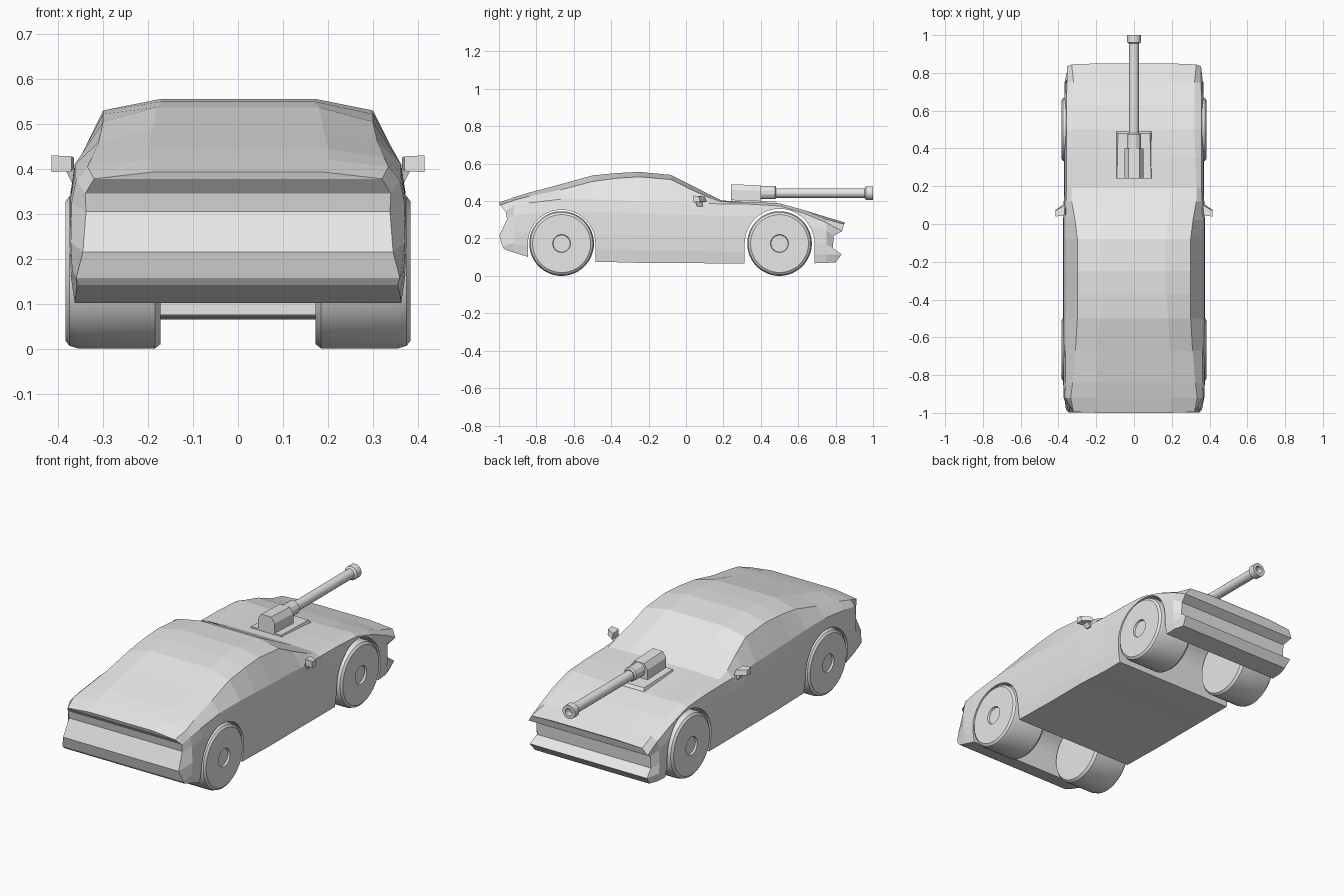
import bpy, bmesh, math

if "Cube" in bpy.data.objects:
    bpy.data.objects.remove(bpy.data.objects["Cube"])

grey = bpy.data.materials.new("light_grey")
grey.diffuse_color = (0.8, 0.8, 0.8, 1)
grey.use_nodes = True
grey.node_tree.nodes["Principled BSDF"].inputs["Base Color"].default_value = grey.diffuse_color


def make(name, verts, faces):
    bm = bmesh.new()
    vs = [bm.verts.new(v) for v in verts]
    for f in faces:
        bm.faces.new([vs[i] for i in f])
    bmesh.ops.recalc_face_normals(bm, faces=bm.faces)
    me = bpy.data.meshes.new(name)
    bm.to_mesh(me)
    bm.free()
    me.materials.append(grey)
    ob = bpy.data.objects.new(name, me)
    bpy.context.collection.objects.link(ob)
    return ob


def prism(name, bottom, top):
    """Solid between two matching loops."""
    n = len(bottom)
    faces = [list(range(n))[::-1], list(range(n, 2 * n))]
    faces += [(i, (i + 1) % n, (i + 1) % n + n, i + n) for i in range(n)]
    return make(name, bottom + top, faces)


def lathe(name, profile, place, n):
    """Spin (radius, distance) points; place(a, b, d) maps to space."""
    verts, faces = [], []
    for r, d in profile:
        for i in range(n):
            t = 2 * math.pi * (i + 0.5) / n
            verts.append(place(r * math.cos(t), r * math.sin(t), d))
    for k in range(len(profile) - 1):
        for i in range(n):
            j = (i + 1) % n
            faces.append((k * n + i, k * n + j, (k + 1) * n + j, (k + 1) * n + i))
    last = (len(profile) - 1) * n
    faces += [list(range(n))[::-1], list(range(last, last + n))]
    ob = make(name, verts, faces)
    bpy.context.view_layer.objects.active = ob
    ob.select_set(True)
    bpy.ops.object.shade_smooth_by_angle(angle=math.radians(25))
    ob.select_set(False)
    return ob


# Body stations: y, width, floor, belt, roof edge x, roof edge z, crown x, crown z
stations = [
    (-0.92, .372, .125, .375, .335, .405, .20, .42),
    (-0.84, .375, .10, .39, .325, .425, .20, .445),
    (-0.67, .375, .08, .41, .31, .46, .19, .49),
    (-0.50, .375, .075, .41, .30, .505, .18, .537),
    (-0.37, .375, .073, .405, .30, .522, .17, .55),
    (-0.25, .375, .07, .40, .30, .53, .17, .556),
    (-0.08, .375, .07, .395, .30, .515, .17, .54),
    (0.02, .375, .07, .39, .312, .465, .18, .49),
    (0.12, .372, .067, .387, .33, .42, .19, .438),
    (0.19, .37, .065, .385, .33, .397, .19, .403),
    (0.35, .37, .065, .383, .325, .395, .18, .393),
    (0.50, .37, .065, .374, .32, .388, .18, .382),
    (0.63, .37, .065, .335, .32, .352, .18, .352),
    (0.75, .367, .07, .285, .32, .303, .18, .315),
]
# Shaped tail and nose outlines (half), bottom to top
tail = [(.355, -.97, .142), (.36, -.982, .157), (.345, -.998, .215),
        (.338, -.957, .305), (.34, -.965, .345), (.32, -.995, .378), (.19, -1.0, .393)]
nose = [(.34, .80, .072), (.35, .832, .115), (.34, .785, .15),
        (.34, .79, .215), (.355, .835, .24), (.33, .845, .277), (.19, .85, .285)]
rings = [tail]
for y, w, zb, belt, xe, ze, xc, zc in stations:
    h = belt - zb
    rings.append([(w - .012, y, zb), (w - .003, y, zb + .2 * h), (w, y, zb + .45 * h),
                  (w - .002, y, zb + .8 * h), (w - .012, y, belt), (xe, y, ze), (xc, y, zc)])
rings.append(nose)

# Body shell
verts, faces = [], []
for half in rings:
    verts += half + [(-x, y, z) for x, y, z in reversed(half)]
for k in range(len(rings) - 1):
    for i in range(14):
        j = (i + 1) % 14
        faces.append((k * 14 + i, k * 14 + j, k * 14 + 14 + j, k * 14 + 14 + i))
for base in (0, (len(rings) - 1) * 14):
    for i in range(6):
        faces.append((base + i, base + i + 1, base + 12 - i, base + 13 - i))
body = make("body", verts, faces)

# Full-width wheel wells cut from the body
for y0, r in ((-0.665, .18), (0.50, .186)):
    arc = [(y0 + r * math.cos(math.pi * i / 24), .173 + r * math.sin(math.pi * i / 24))
           for i in range(25)]
    arc += [(y0 - r, -.1), (y0 + r, -.1)]
    cutter = prism("well_cutter", [(-.6, y, z) for y, z in arc], [(.6, y, z) for y, z in arc])
    cutter.hide_render = True
    mod = body.modifiers.new("wheel_well", 'BOOLEAN')
    mod.operation = 'DIFFERENCE'
    mod.solver = 'EXACT'
    mod.object = cutter
    bpy.context.view_layer.objects.active = body
    bpy.ops.object.modifier_apply(modifier=mod.name)
    bpy.data.objects.remove(cutter)

# Wide wheels with a recessed hub
tyre = [(.163, .172), (.173, .185), (.173, .355), (.167, .375), (.155, .384),
        (.048, .384), (.045, .374)]
for side, s in (("right", 1), ("left", -1)):
    for end, y0 in (("rear", -.665), ("front", .50)):
        lathe(f"{end}_wheel_{side}", tyre,
              lambda a, b, d, s=s, y0=y0: (s * d, y0 + a, .173 + b), 40)

    # Door mirror and its stalk
    prism(f"mirror_{side}",
          [(s * .37, .045, .395), (s * .415, .04, .393), (s * .415, .075, .397), (s * .365, .11, .397)],
          [(s * .37, .045, .428), (s * .415, .04, .43), (s * .415, .07, .425), (s * .365, .10, .425)])
    prism(f"mirror_stalk_{side}",
          [(s * .35, .06, .37), (s * .37, .06, .37), (s * .37, .09, .37), (s * .35, .09, .37)],
          [(s * .365, .05, .40), (s * .385, .05, .40), (s * .385, .085, .40), (s * .365, .085, .40)])

# Gun pedestal on the bonnet
prism("gun_pedestal",
      [(-.10, .24, .37), (.10, .24, .37), (.10, .50, .37), (-.10, .50, .37)],
      [(-.09, .24, .408), (.09, .24, .408), (.085, .48, .398), (-.085, .48, .398)])

# Gun housing with chamfered top
outline = [(-.05, .39), (.05, .39), (.05, .46), (.03, .49), (-.03, .49), (-.05, .46)]
prism("gun_housing", [(x, .24, z) for x, z in outline],
      [(x, .40, z - (.006 if z > .4 else 0)) for x, z in outline])

# Barrel with collar and hollow muzzle
lathe("gun_collar", [(.037, .39), (.037, .475), (.03, .482)],
      lambda a, b, d: (a, d, .446 + b), 12)
lathe("gun_barrel", [(.026, .45), (.026, .965)], lambda a, b, d: (a, d, .443 + b), 16)
lathe("gun_muzzle", [(.026, .955), (.037, .962), (.037, 1.0), (.02, 1.0), (.02, .967)],
      lambda a, b, d: (a, d, .443 + b), 16)
